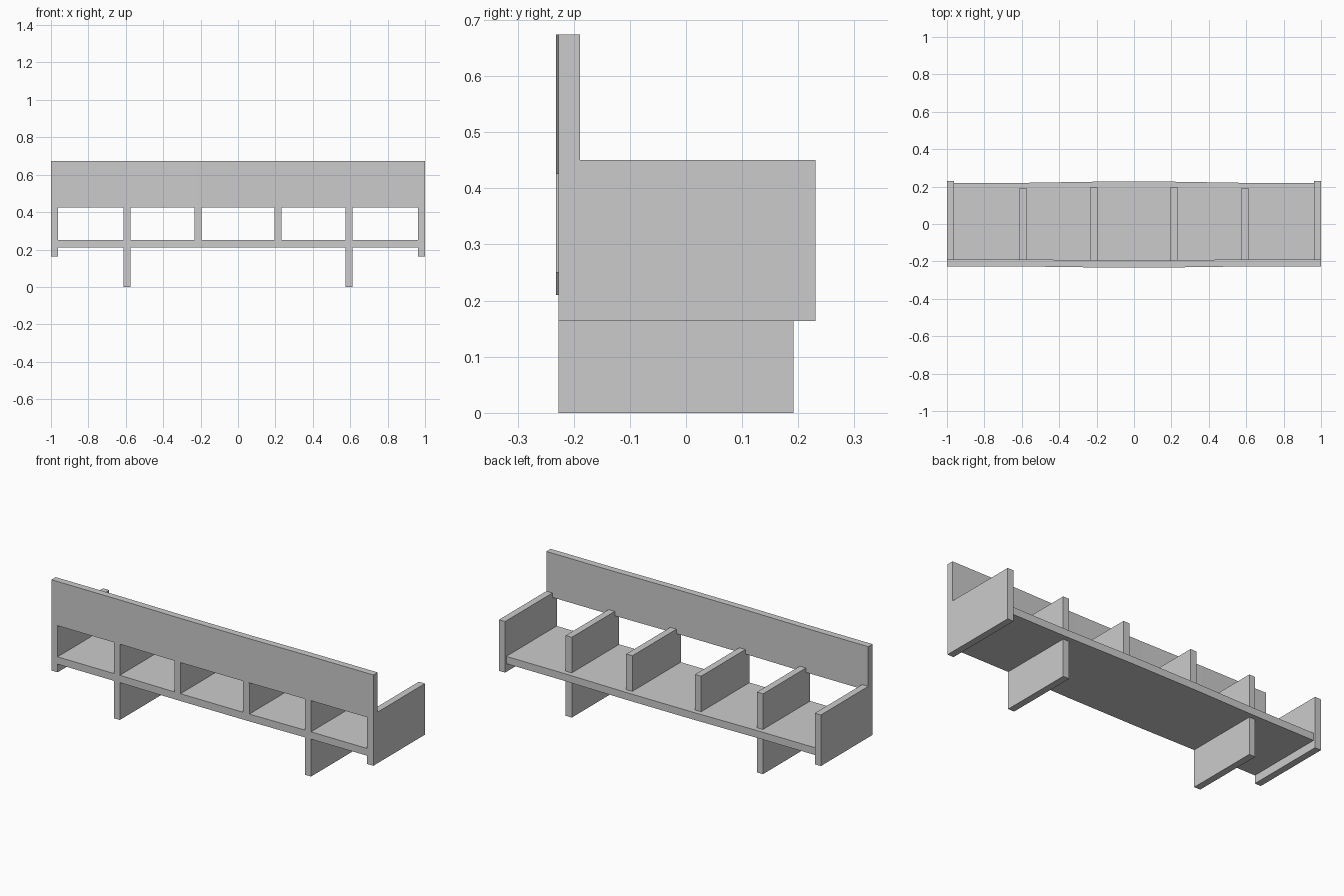
import bpy, bmesh

if "Cube" in bpy.data.objects:
    bpy.data.objects.remove(bpy.data.objects["Cube"])


def prism(name, pts, to3d, lo, hi):
    """Extrude a 2D outline between two levels along the remaining axis."""
    bm = bmesh.new()
    face = bm.faces.new([bm.verts.new(to3d(a, b, lo)) for a, b in pts])
    top = bmesh.ops.extrude_face_region(bm, geom=[face])["geom"]
    for v in top:
        if isinstance(v, bmesh.types.BMVert):
            a, b = pts[min(range(len(pts)), key=lambda i: (
                v.co - to_vec(to3d(pts[i][0], pts[i][1], lo))).length)]
            v.co = to3d(a, b, hi)
    bmesh.ops.recalc_face_normals(bm, faces=bm.faces)
    mesh = bpy.data.meshes.new(name)
    bm.to_mesh(mesh)
    bm.free()
    ob = bpy.data.objects.new(name, mesh)
    bpy.context.collection.objects.link(ob)
    return ob


def to_vec(p):
    from mathutils import Vector
    return Vector(p)


def side_panel(name, yz, x0, x1):
    return prism(name, yz, lambda y, z, x: (x, y, z), x0, x1)


def long_board(name, front, back, bow_front, bow_back, z0, z1):
    """Board between the end panels, stepping outward slightly in the middle."""
    stations = [(-0.962, 0), (-0.594, 0), (-0.214, 1),
                (0.214, 1), (0.594, 0), (0.962, 0)]
    outline = [(x, front + k * bow_front) for x, k in stations]
    outline += [(x, back + k * bow_back) for x, k in reversed(stations)]
    return prism(name, outline, lambda x, y, z: (x, y, z), z0, z1)


SHELF_BOTTOM, SHELF_TOP = 0.21, 0.251
RAIL_BOTTOM, DIVIDER_TOP, TOP = 0.426, 0.451, 0.674

# Shelf and upright back rail
long_board("shelf", -0.227, 0.22, -0.005, 0.006, SHELF_BOTTOM, SHELF_TOP)
long_board("back_rail", -0.227, -0.189, -0.005, -0.005, RAIL_BOTTOM, TOP)

for side, s in (("left", -1), ("right", 1)):
    # L-shaped end panel, rising to the full height of the rail
    side_panel(f"{side}_end_panel",
               [(-0.227, 0.164), (0.231, 0.164), (0.231, DIVIDER_TOP),
                (-0.189, DIVIDER_TOP), (-0.189, TOP), (-0.227, TOP)],
               s * 0.962, s * 1.0)

    # Dividers, notched under the rail
    for label, x, f, b in (("inner", 0.214, 0.005, 0.198),
                           ("outer", 0.594, 0.0, 0.192)):
        side_panel(f"{side}_{label}_divider",
                   [(-0.227 - f, SHELF_TOP), (b, SHELF_TOP), (b, DIVIDER_TOP),
                    (-0.189 - f, DIVIDER_TOP), (-0.189 - f, RAIL_BOTTOM),
                    (-0.227 - f, RAIL_BOTTOM)],
                   s * (x - 0.019), s * (x + 0.019))

    # Leg slab below the outer divider
    side_panel(f"{side}_leg",
               [(-0.227, 0), (0.192, 0), (0.192, SHELF_BOTTOM), (-0.227, SHELF_BOTTOM)],
               s * 0.575, s * 0.613)
